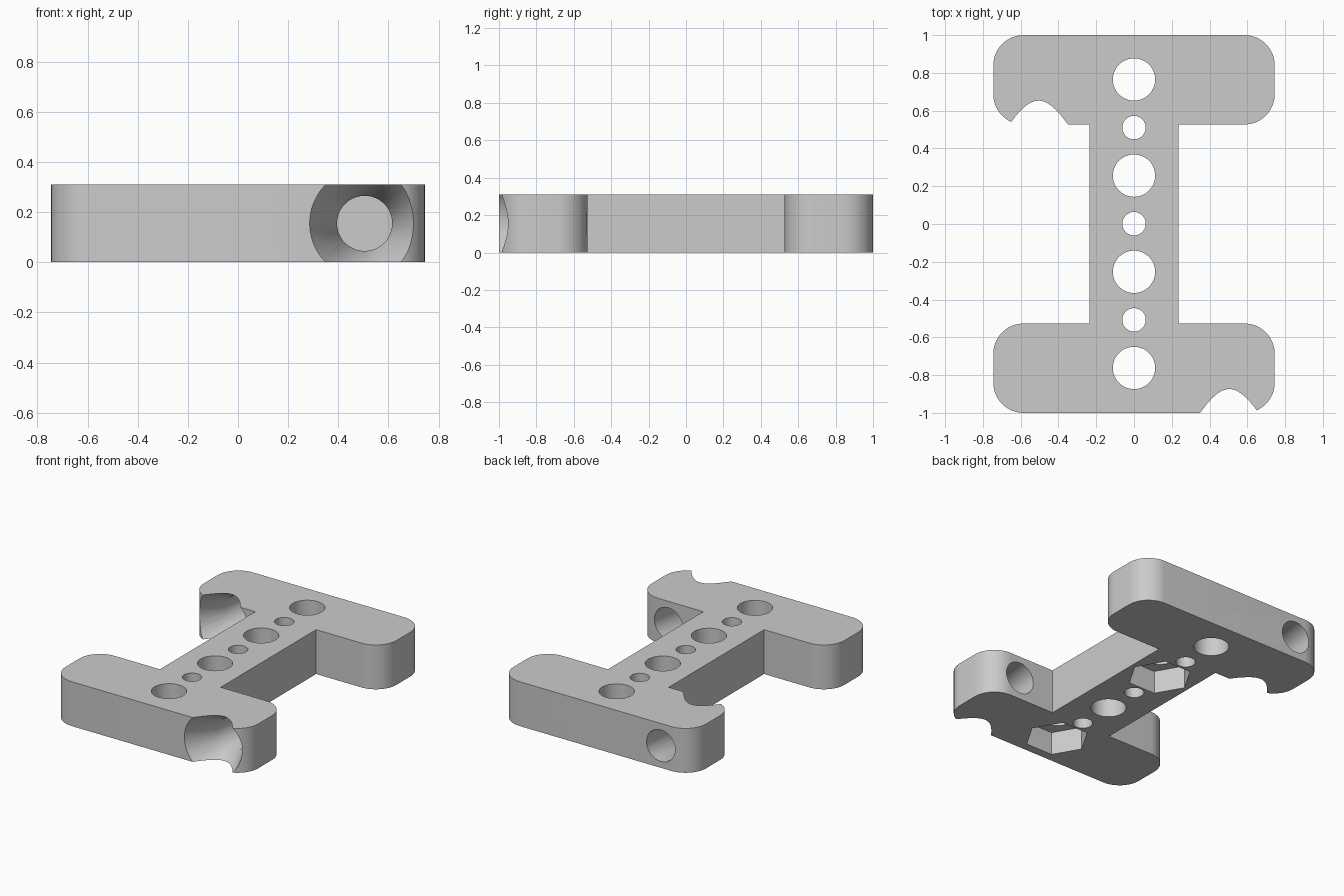
import bpy, math
from mathutils import Vector

cube = bpy.data.objects.get("Cube")
if cube:
    bpy.data.objects.remove(cube, do_unlink=True)

H = 0.31            # plate thickness
HX, HY = 0.745, 1.0  # half size
IN = 0.527          # inner edge of the end bars
WEB = 0.235         # half width of the spine
R = 0.16            # corner radius

grey = bpy.data.materials.new("light_grey")
grey.use_nodes = True
grey.diffuse_color = (0.6, 0.6, 0.6, 1)
grey.node_tree.nodes["Principled BSDF"].inputs["Base Color"].default_value = (0.6, 0.6, 0.6, 1)


def new_object(name, verts, faces):
    mesh = bpy.data.meshes.new(name)
    mesh.from_pydata(verts, [], faces)
    mesh.materials.append(grey)
    obj = bpy.data.objects.new(name, mesh)
    bpy.context.collection.objects.link(obj)
    return obj


def prism(name, outline, height):
    n = len(outline)
    verts = [(x, y, z) for z in (0, height) for x, y in outline]
    faces = [tuple(reversed(range(n))), tuple(range(n, 2 * n))]
    faces += [(i, (i + 1) % n, (i + 1) % n + n, i + n) for i in range(n)]
    return new_object(name, verts, faces)


def arc(cx, cy, start, steps=12):
    angles = [math.radians(start + 90 * i / steps) for i in range(steps + 1)]
    return [(cx + R * math.cos(a), cy + R * math.sin(a)) for a in angles]


def lathe_cutter(profile, sides, place):
    """Solid of revolution: profile lists (radius, distance along axis)."""
    verts = []
    for r, d in profile:
        for i in range(sides):
            a = math.tau * i / sides
            verts.append(place(r * math.cos(a), r * math.sin(a), d))
    rings = len(profile)
    faces = [tuple(reversed(range(sides))),
             tuple(range((rings - 1) * sides, rings * sides))]
    for k in range(rings - 1):
        for i in range(sides):
            j = (i + 1) % sides
            a, b = k * sides, (k + 1) * sides
            faces.append((a + i, a + j, b + j, b + i))
    return new_object("cutter", verts, faces)


def cut(target, cutter):
    cutter.hide_render = True
    mod = target.modifiers.new("cut", 'BOOLEAN')
    mod.operation = 'DIFFERENCE'
    mod.solver = 'EXACT'
    mod.object = cutter
    bpy.context.view_layer.objects.active = target
    bpy.ops.object.modifier_apply(modifier=mod.name)
    bpy.data.objects.remove(cutter, do_unlink=True)


# I-shaped plate: half of the outline, then the same turned half way round
half = [(WEB, IN)] + arc(HX - R, IN + R, -90) + arc(HX - R, HY - R, 0)
half += arc(R - HX, HY - R, 90) + arc(R - HX, IN + R, 180) + [(-WEB, IN)]
plate = prism("bracket_plate", half + [(-x, -y) for x, y in half], H)

# Row of alternating large and small holes down the spine
for i in range(7):
    y = 0.765 - 0.2545 * i
    r = 0.062 if i % 2 else 0.112
    cut(plate, lathe_cutter([(r, -0.1), (r, H + 0.1)], 48,
                            lambda u, v, d: (u, y + v, d)))

# Hexagonal nut pockets underneath two of the large holes
for y in (0.256, -0.762):
    cut(plate, lathe_cutter([(0.205, -0.1), (0.205, 0.16)], 6,
                            lambda u, v, d: (u, y + v, d)))

# Countersunk cross holes through the end bars
for x, mouth in ((0.505, -HY), (-0.505, IN)):
    profile = [(0.245, -0.05), (0.11, 0.215), (0.11, 0.6)]
    cut(plate, lathe_cutter(profile, 48,
                            lambda u, v, d: (x - u, mouth + d, H / 2 + v)))

bpy.ops.object.select_all(action='DESELECT')
plate.select_set(True)
bpy.context.view_layer.objects.active = plate
bpy.ops.object.shade_smooth_by_angle(angle=math.radians(30))
